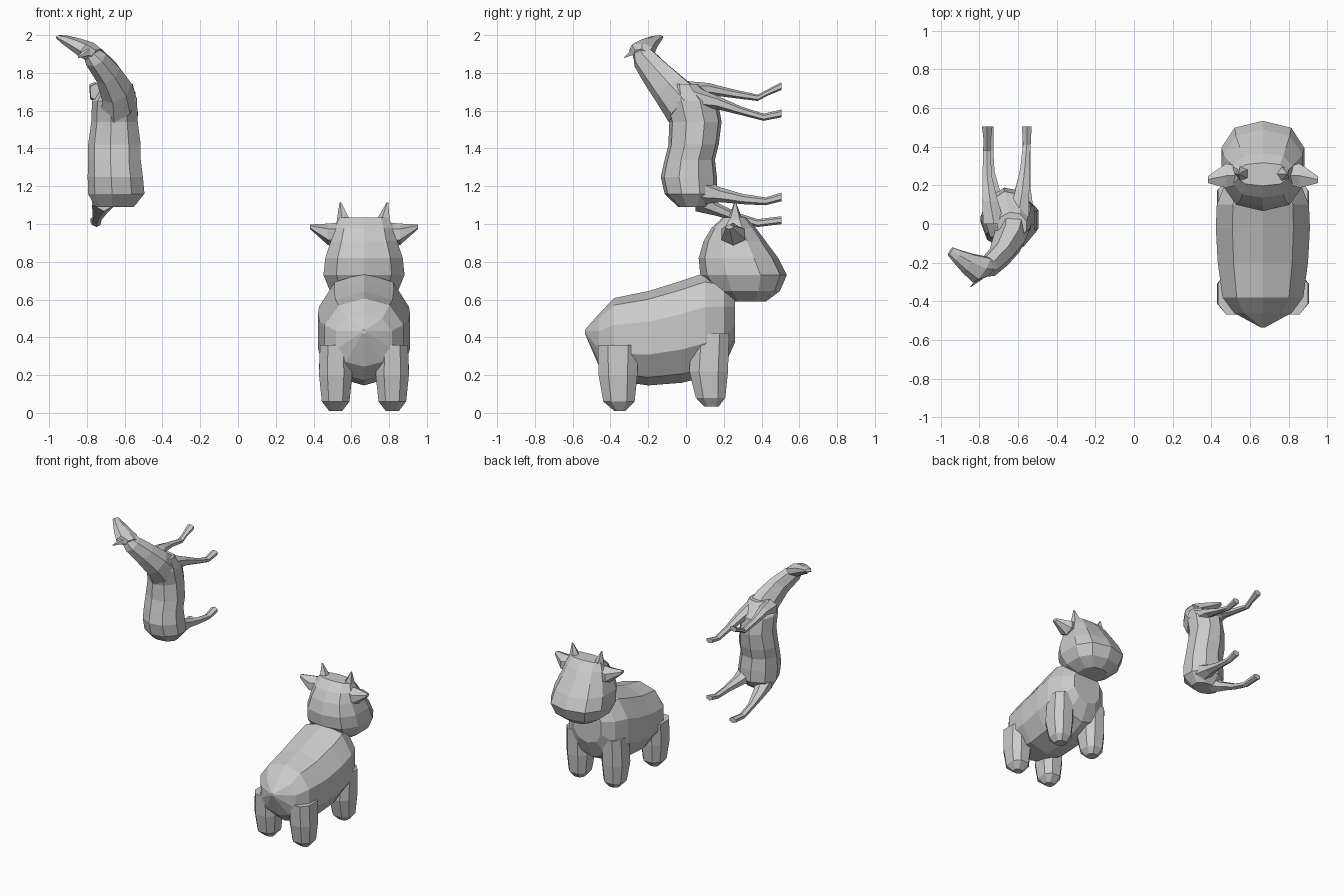
import bpy, bmesh, math
from mathutils import Vector

X, Y, Z = Vector((1, 0, 0)), Vector((0, 1, 0)), Vector((0, 0, 1))


def loft(name, rings, u, v, n=8, power=1.0):
    """Closed skin through rings (x, y, z, half size along u, half size along v)."""
    bm = bmesh.new()
    loops = []
    for x, y, z, ru, rv in rings:
        loop = []
        for i in range(n):
            a = 2 * math.pi * (i + 0.5) / n
            c, s = math.cos(a), math.sin(a)
            c = math.copysign(abs(c) ** power, c) * 1.04
            s = math.copysign(abs(s) ** power, s) * 1.04
            loop.append(bm.verts.new(Vector((x, y, z)) + u * (c * ru) + v * (s * rv)))
        loops.append(loop)
    for a, b in zip(loops, loops[1:]):
        for i in range(n):
            j = (i + 1) % n
            bm.faces.new((a[i], a[j], b[j], b[i]))
    bm.faces.new(loops[0][::-1])
    bm.faces.new(loops[-1])
    bmesh.ops.recalc_face_normals(bm, faces=bm.faces)
    mesh = bpy.data.meshes.new(name)
    bm.to_mesh(mesh)
    bm.free()
    obj = bpy.data.objects.new(name, mesh)
    bpy.context.collection.objects.link(obj)
    return obj


# ---- Standing calf, facing +y ----
CX = 0.667

# body: (y, half width, bottom, top)
body = [(-0.535, 0.012, 0.42, 0.44), (-0.46, 0.15, 0.25, 0.52), (-0.38, 0.21, 0.18, 0.60),
        (-0.20, 0.235, 0.155, 0.635), (-0.02, 0.245, 0.17, 0.69), (0.10, 0.24, 0.2, 0.73),
        (0.20, 0.20, 0.25, 0.71), (0.26, 0.12, 0.38, 0.65)]
loft("calf_body", [(CX, y, (b + t) / 2, w, (t - b) / 2) for y, w, b, t in body],
     X, Z, n=10, power=0.9)

# head: (z, half width, back, front)
head = [(0.59, 0.10, 0.22, 0.42), (0.645, 0.18, 0.14, 0.49), (0.73, 0.215, 0.085, 0.525),
        (0.82, 0.205, 0.075, 0.48), (0.91, 0.175, 0.10, 0.415), (0.98, 0.155, 0.14, 0.365),
        (1.035, 0.13, 0.20, 0.315)]
loft("calf_head", [(CX, (b + f) / 2, z, w, (f - b) / 2) for z, w, b, f in head],
     X, Y, n=10, power=0.8)

for side, s in (("left", -1), ("right", 1)):
    # legs
    x = CX + s * 0.15
    loft(f"calf_rear_leg_{side}",
         [(x, -0.35, 0.01, 0.035, 0.03), (x, -0.355, 0.06, 0.075, 0.085),
          (x, -0.36, 0.20, 0.09, 0.105), (x, -0.36, 0.36, 0.085, 0.11)], X, Y, 8, 0.8)
    loft(f"calf_front_leg_{side}",
         [(x, 0.135, 0.035, 0.04, 0.04), (x, 0.13, 0.08, 0.075, 0.08),
          (x, 0.12, 0.22, 0.09, 0.105), (x, 0.13, 0.42, 0.085, 0.1)], X, Y, 8, 0.8)
    # ears and horns
    loft(f"calf_ear_{side}",
         [(CX + s * 0.12, 0.25, 0.945, 0.05, 0.06), (CX + s * 0.19, 0.25, 0.945, 0.07, 0.055),
          (CX + s * 0.285, 0.23, 0.985, 0.02, 0.012)], Y, Z, 6)
    loft(f"calf_horn_{side}",
         [(CX + s * 0.10, 0.26, 1.0, 0.045, 0.05), (CX + s * 0.125, 0.26, 1.115, 0.004, 0.004)],
         X, Y, 5)

# ---- Upright long-legged animal: spine along z, legs towards +y ----
loft("foal_torso",
     [(-0.65, 0.03, 1.09, 0.10, 0.07), (-0.64, 0.025, 1.16, 0.148, 0.135),
      (-0.645, 0.015, 1.25, 0.145, 0.145), (-0.65, 0.02, 1.34, 0.138, 0.13),
      (-0.65, 0.04, 1.42, 0.138, 0.13), (-0.65, 0.05, 1.54, 0.122, 0.135),
      (-0.65, 0.025, 1.65, 0.118, 0.14), (-0.63, -0.01, 1.74, 0.075, 0.07)],
     X, Y, n=9)

# neck, leaning forward and sideways
d = Vector((-0.12, -0.225, 0.265)).normalized()
u = Vector((0.88, -0.47, 0)).normalized()
loft("foal_neck",
     [(-0.635, 0.0, 1.62, 0.10, 0.12), (-0.645, -0.08, 1.71, 0.082, 0.10),
      (-0.69, -0.16, 1.80, 0.062, 0.082), (-0.755, -0.225, 1.88, 0.055, 0.065),
      (-0.785, -0.245, 1.915, 0.035, 0.045)], u, d.cross(u), n=7)

# head turned aside
d = Vector((-0.15, 0.10, 0.08)).normalized()
u = Vector((0.55, 0.83, 0)).normalized()
v = d.cross(u)
loft("foal_head",
     [(-0.745, -0.235, 1.89, 0.05, 0.04), (-0.79, -0.235, 1.915, 0.078, 0.048),
      (-0.86, -0.20, 1.95, 0.055, 0.036), (-0.915, -0.165, 1.975, 0.036, 0.024),
      (-0.95, -0.14, 1.99, 0.024, 0.011)], u, v, n=7)
for name, y in (("back", -0.285), ("front", -0.24)):
    loft(f"foal_ear_{name}",
         [(-0.80, y, 1.91, 0.022, 0.022), (-0.845, y - 0.04, 1.882, 0.004, 0.004)], X, Z, 4)

# thin legs: points (x, y, z, half width, half height)
legs = {
    "foal_front_leg_left": [(-0.725, 0.0, 1.70, 0.062, 0.055), (-0.745, 0.12, 1.715, 0.045, 0.03),
                            (-0.76, 0.25, 1.69, 0.026, 0.022), (-0.762, 0.38, 1.668, 0.022, 0.016),
                            (-0.76, 0.43, 1.695, 0.02, 0.016), (-0.76, 0.505, 1.73, 0.03, 0.02)],
    "foal_front_leg_right": [(-0.60, 0.04, 1.67, 0.062, 0.06), (-0.58, 0.16, 1.645, 0.042, 0.035),
                             (-0.565, 0.29, 1.60, 0.026, 0.022), (-0.555, 0.41, 1.565, 0.022, 0.018),
                             (-0.555, 0.505, 1.585, 0.028, 0.02)],
    "foal_rear_leg_left": [(-0.71, 0.05, 1.14, 0.07, 0.07), (-0.73, 0.16, 1.08, 0.045, 0.035),
                           (-0.745, 0.27, 1.035, 0.026, 0.024), (-0.75, 0.38, 1.005, 0.024, 0.02),
                           (-0.755, 0.505, 1.02, 0.03, 0.02)],
    "foal_rear_leg_right": [(-0.59, 0.06, 1.18, 0.08, 0.075), (-0.575, 0.18, 1.155, 0.045, 0.038),
                            (-0.56, 0.30, 1.132, 0.026, 0.026), (-0.555, 0.42, 1.12, 0.023, 0.02),
                            (-0.555, 0.505, 1.143, 0.028, 0.022)],
}
for name, points in legs.items():
    loft(name, points, X, Z, n=6)
